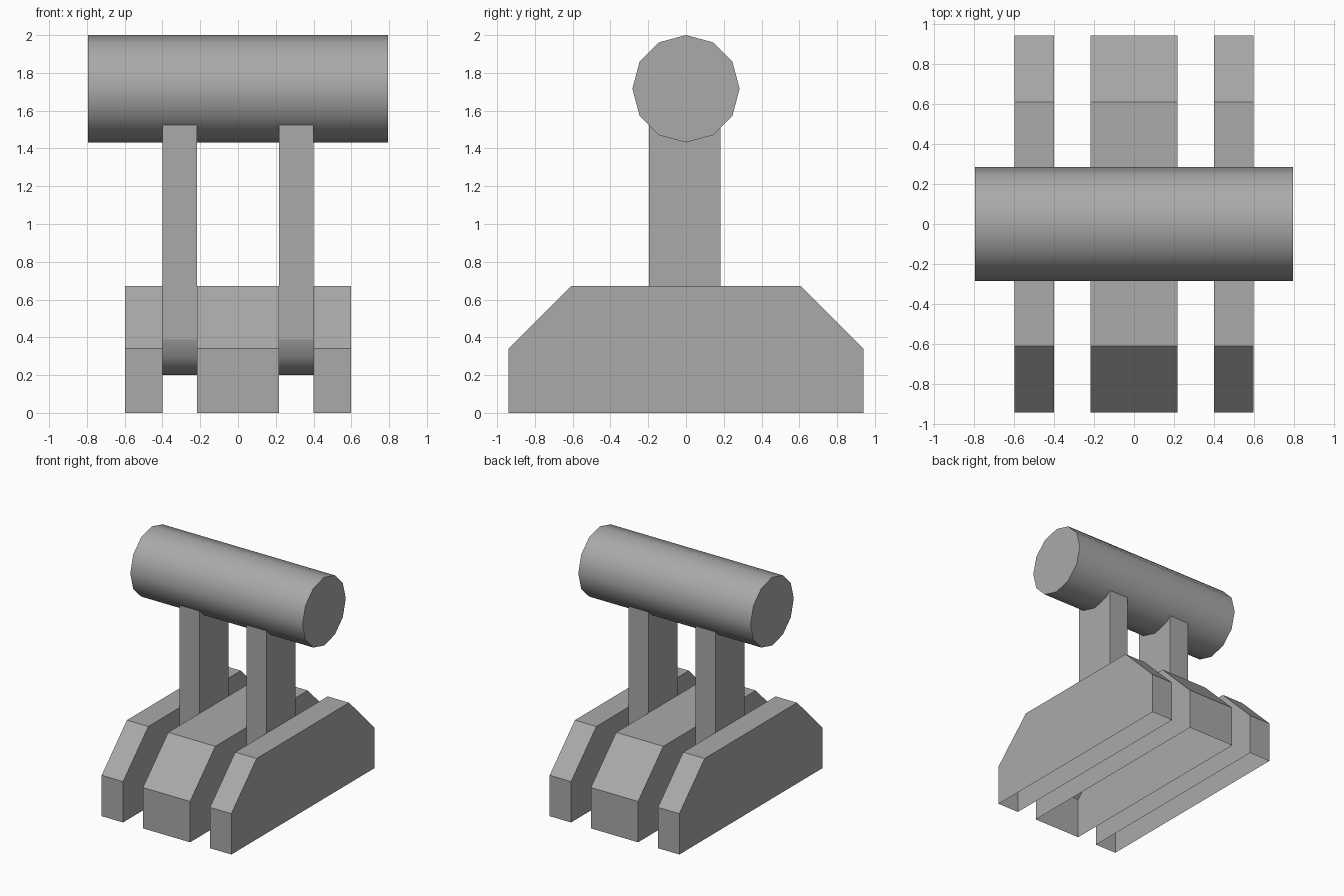
import bpy
import bmesh
from math import cos, sin, pi

cube = bpy.data.objects.get("Cube")
if cube:
    bpy.data.objects.remove(cube, do_unlink=True)

grey = bpy.data.materials.new("plain_grey")
grey.use_nodes = True
colour = (0.4, 0.4, 0.4, 1)
grey.diffuse_color = colour
grey.node_tree.nodes["Principled BSDF"].inputs["Base Color"].default_value = colour


def extrude_profile(name, profile, x0, x1, is_open=lambda a, b: False,
                    is_smooth=lambda a, b: False):
    """Sweep a closed (y, z) profile along x, with flat end caps."""
    bm = bmesh.new()
    left = [bm.verts.new((x0, y, z)) for y, z in profile]
    right = [bm.verts.new((x1, y, z)) for y, z in profile]
    bm.faces.new(left)
    bm.faces.new(right)
    n = len(profile)
    for i in range(n):
        j = (i + 1) % n
        if is_open(profile[i], profile[j]):
            continue
        face = bm.faces.new((left[i], left[j], right[j], right[i]))
        face.smooth = is_smooth(profile[i], profile[j])
    bmesh.ops.recalc_face_normals(bm, faces=bm.faces)
    # Keep the rims of the end caps crisp
    for edge in bm.edges:
        if len(edge.link_faces) == 2 and edge.calc_face_angle() > 0.7:
            edge.smooth = False
    mesh = bpy.data.meshes.new(name)
    bm.to_mesh(mesh)
    bm.free()
    mesh.materials.append(grey)
    obj = bpy.data.objects.new(name, mesh)
    bpy.context.collection.objects.link(obj)
    return obj


def arc(cy, cz, radius, start, steps):
    """Points every 30 degrees, counter-clockwise from start."""
    return [(cy + radius * cos(start + i * pi / 6),
             cz + radius * sin(start + i * pi / 6)) for i in range(steps)]


# Base blocks: chamfered at both ends, hollow underneath
block = [(-0.94, 0), (0.94, 0), (0.94, 0.34), (0.608, 0.672),
         (-0.608, 0.672), (-0.94, 0.34)]
for name, x0, x1 in (("base_right", -0.597, -0.4),
                     ("base_middle", -0.217, 0.217),
                     ("base_left", 0.4, 0.597)):
    extrude_profile(name, block, x0, x1, is_open=lambda a, b: a[1] == b[1] == 0)

# Lever arms: rounded at the foot, tops sunk into the handle
foot = 0.389
lever = arc(-0.007, foot, 0.189, pi, 7) + [(0.182, 1.62), (-0.196, 1.62)]
for name, x0, x1 in (("arm_right", -0.4, -0.217), ("arm_left", 0.217, 0.4)):
    extrude_profile(name, lever, x0, x1,
                    is_smooth=lambda a, b: max(a[1], b[1]) < foot + 0.01)

# Round handle across the arms
extrude_profile("handle", arc(0, 1.716, 0.284, 0, 12), -0.793, 0.793,
                is_smooth=lambda a, b: True)
